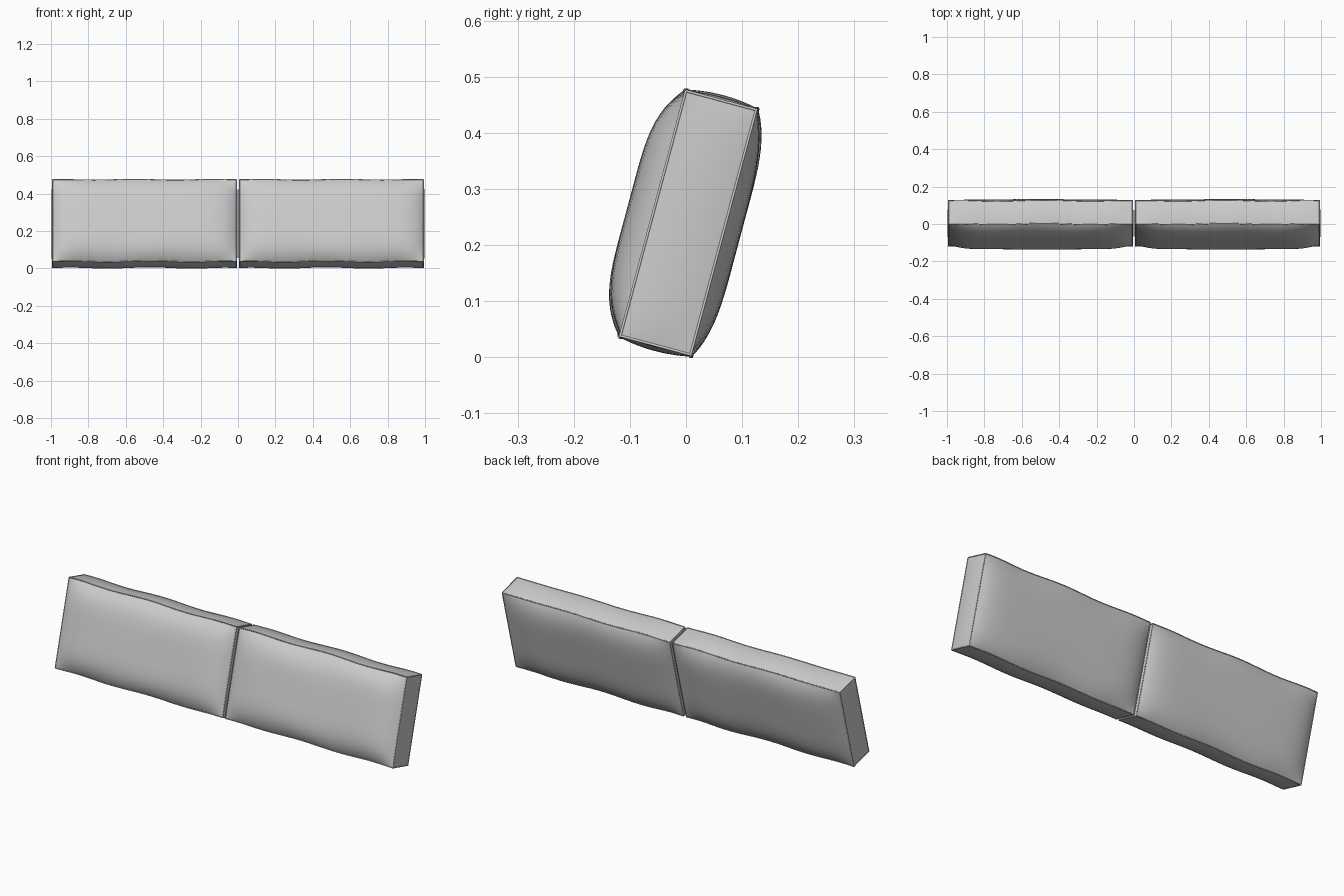
import bpy, bmesh, math
from mathutils import Matrix, Vector

cube = bpy.data.objects.get("Cube")
if cube:
    bpy.data.objects.remove(cube, do_unlink=True)

fabric = bpy.data.materials.new("grey fabric")
fabric.use_nodes = True
grey = (0.6, 0.6, 0.6, 1)
fabric.diffuse_color = grey
fabric.node_tree.nodes["Principled BSDF"].inputs["Base Color"].default_value = grey
fabric.node_tree.nodes["Principled BSDF"].inputs["Roughness"].default_value = 0.8

HALF = Vector((0.492, 0.065, 0.226))
LEAN = Matrix.Translation((0.5, 0.004, 0.2395)) @ Matrix.Rotation(math.radians(-15), 4, "X")


def swell(t, power):
    return 1 - abs(t) ** power


def padded(p, side):
    """Turn a point of the unit box into a point of the stuffed, leaning cushion."""
    a, b, c = (math.sin(v * math.pi / 2) for v in p)
    x, y, z = a * HALF.x, b * HALF.y, c * HALF.z
    # plump front and flatter back
    if abs(p.y) > 0.999:
        depth = 0.047 if p.y < 0 else 0.031
        y += math.copysign(depth, b) * swell(a, 9) * swell(c, 4.5)
    # slightly rounded boxing strip around the rim
    if abs(p.z) > 0.999:
        z += math.copysign(0.007, c) * swell(b, 2) * swell(a, 8)
    if abs(p.x) > 0.999:
        x += math.copysign(0.006, a) * swell(b, 2) * swell(c, 6)
    # soft waviness of the long edges
    z += 0.003 * c * c * c * math.sin(7 * a + c) * swell(a, 6)
    y += 0.003 * math.sin(6 * a + 2 * c) * swell(a, 6) * c * c
    q = LEAN @ Vector((x, y, z))
    q.x *= side
    return q


def cushion(name, side):
    bm = bmesh.new()
    bmesh.ops.create_cube(bm, size=2)
    bmesh.ops.subdivide_edges(bm, edges=bm.edges[:], cuts=31, use_grid_fill=True)
    for e in bm.edges:
        e.smooth = len({tuple(round(n) for n in f.normal) for f in e.link_faces}) == 1
    for f in bm.faces:
        f.smooth = True
    for v in bm.verts:
        v.co = padded(v.co, side)
    bmesh.ops.recalc_face_normals(bm, faces=bm.faces[:])
    mesh = bpy.data.meshes.new(name)
    bm.to_mesh(mesh)
    bm.free()
    mesh.materials.append(fabric)
    bpy.context.collection.objects.link(bpy.data.objects.new(name, mesh))


def piping(name, side):
    """Thin sewn cord along all twelve seams."""
    curve = bpy.data.curves.new(name, "CURVE")
    curve.dimensions = "3D"
    curve.bevel_depth = 0.0025
    curve.bevel_resolution = 1
    curve.use_fill_caps = True
    curve.materials.append(fabric)
    steps = 32
    for axis in range(3):
        for m in (-1, 1):
            for n in (-1, 1):
                spline = curve.splines.new("POLY")
                spline.points.add(steps)
                for i, point in enumerate(spline.points):
                    p = [m, n]
                    p.insert(axis, 2 * i / steps - 1)
                    point.co = (*padded(Vector(p), side), 1)
    bpy.context.collection.objects.link(bpy.data.objects.new(name, curve))


for label, side in (("left", 1), ("right", -1)):
    cushion(label + "_cushion", side)
    piping(label + "_piping", side)
